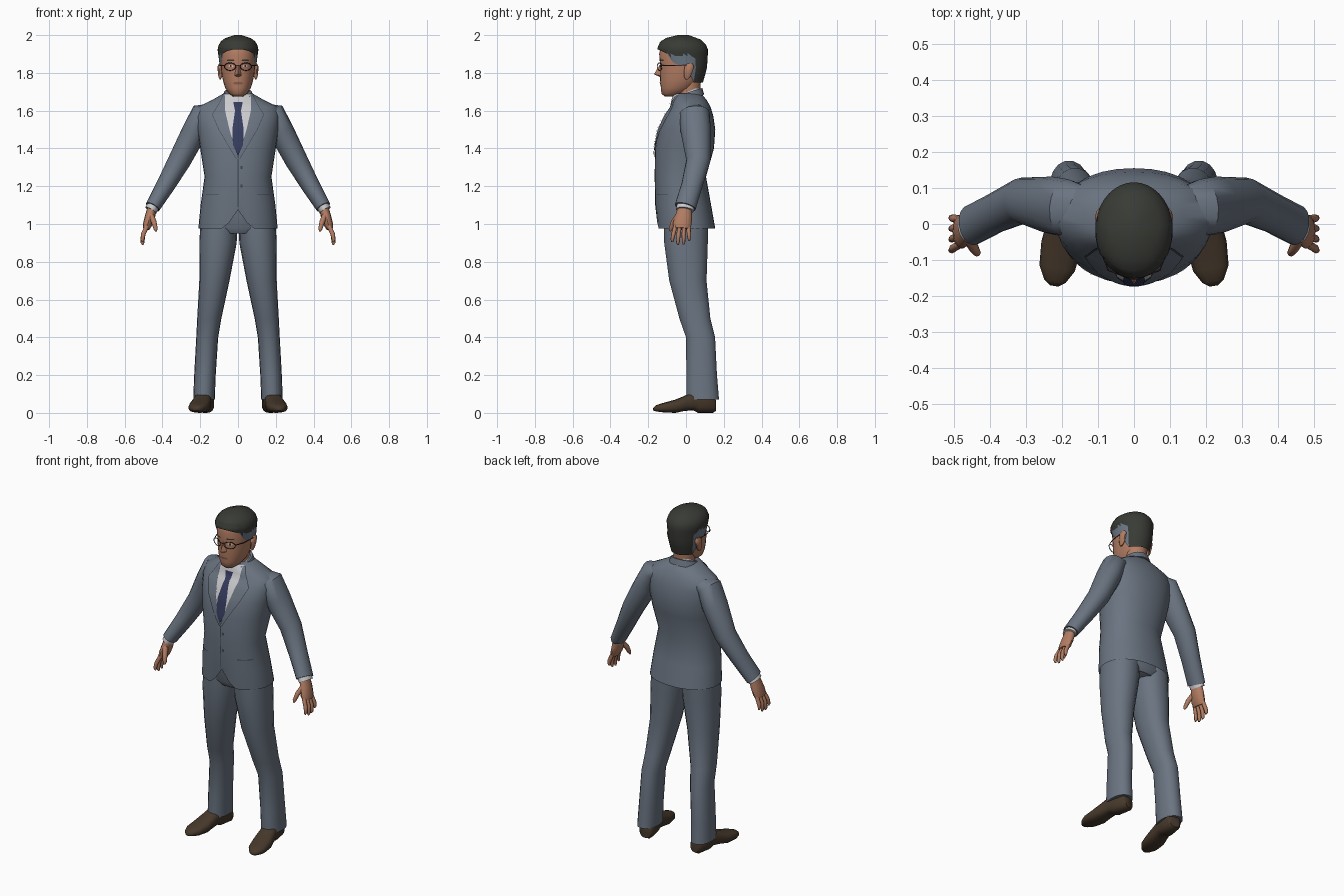
import bpy, bmesh, math
from mathutils import Vector as V

if "Cube" in bpy.data.objects:
    bpy.data.objects.remove(bpy.data.objects["Cube"])


def mat(name, r, g, b):
    m = bpy.data.materials.new(name)
    m.diffuse_color = (r, g, b, 1)
    m.use_nodes = True
    m.node_tree.nodes["Principled BSDF"].inputs["Base Color"].default_value = m.diffuse_color
    return m


SUIT = mat("suit grey blue", .145, .175, .22)
SEAM = mat("suit seam", .05, .06, .08)
SKIN = mat("skin", .45, .205, .125)
LIP = mat("lips", .27, .11, .075)
HAIR = mat("dark hair", .04, .043, .036)
GREY = mat("grey temples", .15, .19, .235)
SHIRT = mat("shirt white", .6, .6, .62)
TIE = mat("tie navy", .035, .045, .11)
SHOE = mat("shoe brown", .062, .04, .024)
FRAME = mat("glasses frame", .05, .025, .018)


def finish(name, bm, mats, angle=50):
    me = bpy.data.meshes.new(name)
    bm.to_mesh(me)
    bm.free()
    for m in mats:
        me.materials.append(m)
    ob = bpy.data.objects.new(name, me)
    bpy.context.collection.objects.link(ob)
    bpy.ops.object.select_all(action='DESELECT')
    ob.select_set(True)
    bpy.context.view_layer.objects.active = ob
    bpy.ops.object.shade_smooth_by_angle(angle=math.radians(angle))
    return ob


def ring(c, u, v, p=2.0, n=16):
    """Superellipse around c with half axes u and v."""
    pts = []
    for i in range(n):
        a = 2 * math.pi * i / n
        f = [math.copysign(abs(q) ** (2 / p), q) if abs(q) > 1e-6 else 0
             for q in (math.cos(a), math.sin(a))]
        pts.append(V(c) + V(u) * f[0] + V(v) * f[1])
    return pts


def skin(name, rings, mats, caps=(True, True), rule=None):
    """Joins rings of points into one surface."""
    bm = bmesh.new()
    rows = [[bm.verts.new(p) for p in r] for r in rings]
    n = len(rows[0])
    for a, b in zip(rows, rows[1:]):
        for i in range(n):
            j = (i + 1) % n
            bm.faces.new((a[i], a[j], b[j], b[i]))
    if caps[0]:
        bm.faces.new(rows[0][::-1])
    if caps[1]:
        bm.faces.new(rows[-1])
    bmesh.ops.recalc_face_normals(bm, faces=bm.faces)
    if rule:
        for f in bm.faces:
            f.material_index = rule(f.calc_center_median())
    return finish(name, bm, mats)


def flat(rows, p=2.0, n=16, x=0, tilt=0):
    """Level rings from rows of z, centre y, half width, half depth."""
    return [ring((x, cy, z), (rx, 0, 0), (0, ry, ry * tilt), p, n) for z, cy, rx, ry in rows]


def tube(name, path, m, n=14, s=1):
    """Limb through rows of x, y, z, half width, half depth."""
    pts = [V((s * q[0], q[1], q[2])) for q in path]
    rings = []
    for i, q in enumerate(path):
        d = (pts[min(i + 1, len(pts) - 1)] - pts[max(i - 1, 0)]).normalized()
        v = (V((0, 1, 0)) - d * d.y).normalized()
        rings.append(ring(pts[i], v.cross(d) * q[3], v * q[4], 2, n))
    return skin(name, rings, [m])


def lerp_rows(rows, z):
    if z <= rows[0][0]:
        return rows[0][1:]
    for a, b in zip(rows, rows[1:]):
        if z <= b[0]:
            t = (z - a[0]) / (b[0] - a[0])
            return [p + (q - p) * t for p, q in zip(a[1:], b[1:])]
    return rows[-1][1:]


def plate(name, rows, base, p, off, m, s=1, steps=4, cols=6):
    """Thin patch on the front of a body; rows of z, left x, right x."""
    bm = bmesh.new()
    grid = []
    for k in range((len(rows) - 1) * steps + 1):
        i = min(k // steps, len(rows) - 2)
        t = k / steps - i
        z, a, b = [u + (w - u) * t for u, w in zip(rows[i], rows[i + 1])]
        cy, rx, ry = lerp_rows(base, z)
        line = []
        for c in range(cols + 1):
            x = a + (b - a) * c / cols
            y = cy - ry * max(0, 1 - abs(x / rx) ** p) ** (1 / p) - off
            line.append(bm.verts.new((s * x, y, z)))
        grid.append(line)
    for a, b in zip(grid, grid[1:]):
        for c in range(cols):
            q = (a[c], a[c + 1], b[c + 1], b[c])
            bm.faces.new(q if s > 0 else q[::-1])
    bmesh.ops.dissolve_degenerate(bm, dist=1e-5, edges=bm.edges)
    return finish(name, bm, [m])


# jacket body, front hem cut away at the middle
JACKET = [(.975, 0, .21, .155), (1.1, -.015, .198, .148), (1.25, -.03, .177, .136),
          (1.4, -.008, .2, .156), (1.5, .005, .215, .15), (1.57, .015, .222, .13),
          (1.62, .025, .212, .105), (1.655, .018, .14, .092), (1.69, .01, .078, .072)]
rings = flat(JACKET, 2.2, 32)
for q in rings[0]:
    if q.y < -.08 and abs(q.x) < .07:
        q.z += .1 * (1 - abs(q.x) / .07)
skin("jacket", rings, [SUIT], (False, True))
skin("jacket_collar", flat([(1.66, .012, .09, .084), (1.698, .012, .074, .074)], 2, 24, 0, .3), [SUIT])

# shirt, tie, jacket front details
plate("shirt_front", [(1.36, 0, 0), (1.5, -.046, .046), (1.6, -.07, .07), (1.685, -.072, .072)],
      JACKET, 2.2, .004, SHIRT)
plate("tie", [(1.36, 0, 0), (1.42, -.027, .027), (1.5, -.03, .03), (1.6, -.016, .016),
              (1.645, -.025, .025)], JACKET, 2.2, .009, TIE)
skin("shirt_collar", flat([(1.665, .0, .075, .077), (1.70, .01, .062, .064)], 2, 24, 0, .45), [SHIRT])
LAPEL = [(1.345, 0, .008), (1.5, .045, .1), (1.58, .064, .135), (1.6, .068, .122), (1.64, .07, .098),
         (1.68, .07, .078)]
plate("front_opening", [(1.09, -.002, .002), (1.36, -.002, .002)], JACKET, 2.2, .003, SEAM)
for s in (1, -1):
    plate("lapel_edge", [(z, a, b + .003) for z, a, b in LAPEL], JACKET, 2.2, .004, SEAM, s)
    plate("lapel", LAPEL, JACKET, 2.2, .007, SUIT, s)
    plate("pocket", [(1.155, .1, .17), (1.16, .1, .17)], JACKET, 2.2, .003, SEAM, s)
for z in (1.2, 1.3):
    plate("button", [(z - .008, .012, .024), (z + .008, .012, .024)], JACKET, 2.2, .005, SEAM)

# trousers seat
skin("trousers_seat", flat([(.95, 0, .12, .1), (.98, 0, .19, .117), (1.12, -.005, .175, .11)], 2.2, 24), [SUIT])

LEG = [(.07, .18, .088, .057, .088), (.2, .175, .083, .057, .082), (.4, .163, .077, .058, .078),
       (.5, .152, .047, .064, .083), (.7, .125, .01, .08, .1), (.9, .106, .0, .099, .117),
       (1.02, .1, 0, .098, .117)]
SLEEVE = [(.13, .04, 1.605, .035, .06), (.188, .045, 1.585, .062, .08), (.23, .052, 1.49, .067, .08),
          (.31, .065, 1.335, .06, .064), (.386, .03, 1.2, .049, .056), (.452, -.004, 1.09, .04, .057)]
PALM = [(.45, -.004, 1.1, .025, .034), (.466, -.012, 1.04, .027, .045), (.478, -.02, 1.0, .025, .049),
        (.487, -.022, .975, .018, .044)]
# length fraction, half width, bottom, top
SOLE = [(0, .03, .008, .07), (.04, .042, 0, .1), (.28, .044, 0, .115), (.36, .045, .014, .112),
        (.5, .051, .01, .09), (.65, .056, 0, .07), (.85, .05, .003, .052), (.96, .03, .008, .04),
        (1, .012, .012, .028)]
heel, toe = V((.165, .155, 0)), V((.222, -.172, 0))
for s in (1, -1):
    # leg and shoe
    skin("trouser_leg", [ring((s * x, y, z), (rx, 0, 0), (0, ry, 0), 2.2, 18)
                         for z, x, y, rx, ry in LEG], [SUIT])
    shoe = []
    for t, w, lo, hi in SOLE:
        c = heel.lerp(toe, t)
        side = V((.985, .172, 0)) * w
        shoe.append(ring((s * c.x, c.y, (lo + hi) / 2), (s * side.x, side.y, 0),
                         (0, 0, (hi - lo) / 2), 2.6, 16))
    skin("shoe", shoe, [SHOE])
    # arm and hand
    tube("sleeve", SLEEVE, SUIT, 16, s)
    tube("shirt_cuff", [(.44, .0, 1.11, .033, .046), (.461, -.006, 1.073, .033, .048)], SHIRT, 14, s)
    tube("palm", PALM, SKIN, 12, s)
    for y, tip in ((-.056, .905), (-.033, .89), (-.01, .893), (.013, .912)):
        tube("finger", [(.482, y, .99, .012, .011), (.502, y * 1.2, .945, .012, .011),
                        (.506, y * 1.3, tip + .012, .01, .009), (.502, y * 1.3, tip, .005, .005)],
             SKIN, 8, s)
    tube("thumb", [(.462, -.035, 1.05, .016, .018), (.445, -.066, 1.01, .014, .015),
                   (.436, -.08, .975, .011, .011), (.434, -.085, .962, .005, .005)], SKIN, 8, s)

# neck and head
skin("neck", flat([(1.62, .015, .056, .056), (1.78, .015, .06, .065)], 2, 16), [SKIN])
HEAD = [(1.675, -.08, .026, .032), (1.69, -.07, .047, .06), (1.72, -.045, .068, .088),
        (1.76, -.032, .08, .105), (1.8, -.025, .087, .112), (1.85, -.022, .091, .116),
        (1.9, -.02, .094, .122), (1.95, -.02, .085, .11), (1.975, -.02, .055, .07)]
skin("head", flat(HEAD, 2.1, 28), [SKIN])

# hair cap with a lower line that drops to the nape
CAP = [(1.75, -.01, .082, .1), (1.82, -.006, .095, .116), (1.88, -.014, .102, .129),
       (1.93, -.018, .109, .134), (1.965, -.02, .094, .117), (1.985, -.02, .066, .085),
       (2.0, -.015, .02, .03)]
LINE = [(-1, 1.925), (-.62, 1.9), (-.45, 1.845), (0, 1.84), (.25, 1.8), (.45, 1.75), (1, 1.75)]
cap = []
for k in range(11):
    row = []
    for i in range(36):
        a = 2 * math.pi * i / 36
        low = lerp_rows(LINE, math.sin(a))[0]
        z = low + (2.0 - low) * k / 10
        cy, rx, ry = lerp_rows(CAP, z)
        row.append(V((rx * math.cos(a), cy + ry * math.sin(a), z)))
    cap.append(row)
skin("hair", cap, [HAIR, GREY], (False, True), lambda c: int(c.z < 1.892 and c.y < .045))

# nose
bm = bmesh.new()
for q in ((0, -.134, 1.85), (0, -.17, 1.793), (.02, -.132, 1.785), (-.02, -.132, 1.785),
          (0, -.13, 1.775), (.01, -.125, 1.85), (-.01, -.125, 1.85)):
    bm.verts.new(q)
bmesh.ops.convex_hull(bm, input=bm.verts[:])
finish("nose", bm, [SKIN], 60)

# mouth, eyes, brows, ears and glasses
plate("mouth", [(1.739, -.018, .018), (1.746, -.028, .028), (1.751, -.016, .016)], HEAD, 2.1, .003, LIP)
for s in (1, -1):
    plate("eye_white", [(1.83, .03, .046), (1.836, .024, .052), (1.842, .03, .046)], HEAD, 2.1, .002, SHIRT, s)
    plate("pupil", [(1.83, .034, .043), (1.842, .034, .043)], HEAD, 2.1, .004, FRAME, s)
    plate("eyebrow", [(1.862, .018, .06), (1.87, .022, .056)], HEAD, 2.1, .003, HAIR, s)
    skin("ear", [ring((s * .094, .012 + (z - 1.805) * .2, z), (.014 * w, 0, 0), (0, .026 * w, 0), 2, 10)
                 for z, w in ((1.765, .25), (1.78, .7), (1.81, .95), (1.835, 1), (1.85, .5))], [SKIN])
    rim = []
    for i in range(21):
        a = 2 * math.pi * i / 20
        c = V((s * (.042 + .03 * math.cos(a)), -.14 + .012 * math.cos(a), 1.833 + .02 * math.sin(a)))
        o = V((math.cos(a) * s, 0, math.sin(a))) * .0022
        rim.append(ring(c, o, (0, .0022, 0), 2, 6))
    skin("glasses_rim", rim, [FRAME])
    skin("glasses_arm", [ring((s * x, y, z), (.002, 0, 0), (0, 0, .003), 2, 6)
                         for x, y, z in ((.072, -.128, 1.838), (.093, -.07, 1.838), (.099, .01, 1.842))], [FRAME])
skin("glasses_bridge", [ring((x, -.152, 1.84), (0, .002, 0), (0, 0, .002), 2, 6) for x in (-.013, .013)], [FRAME])
